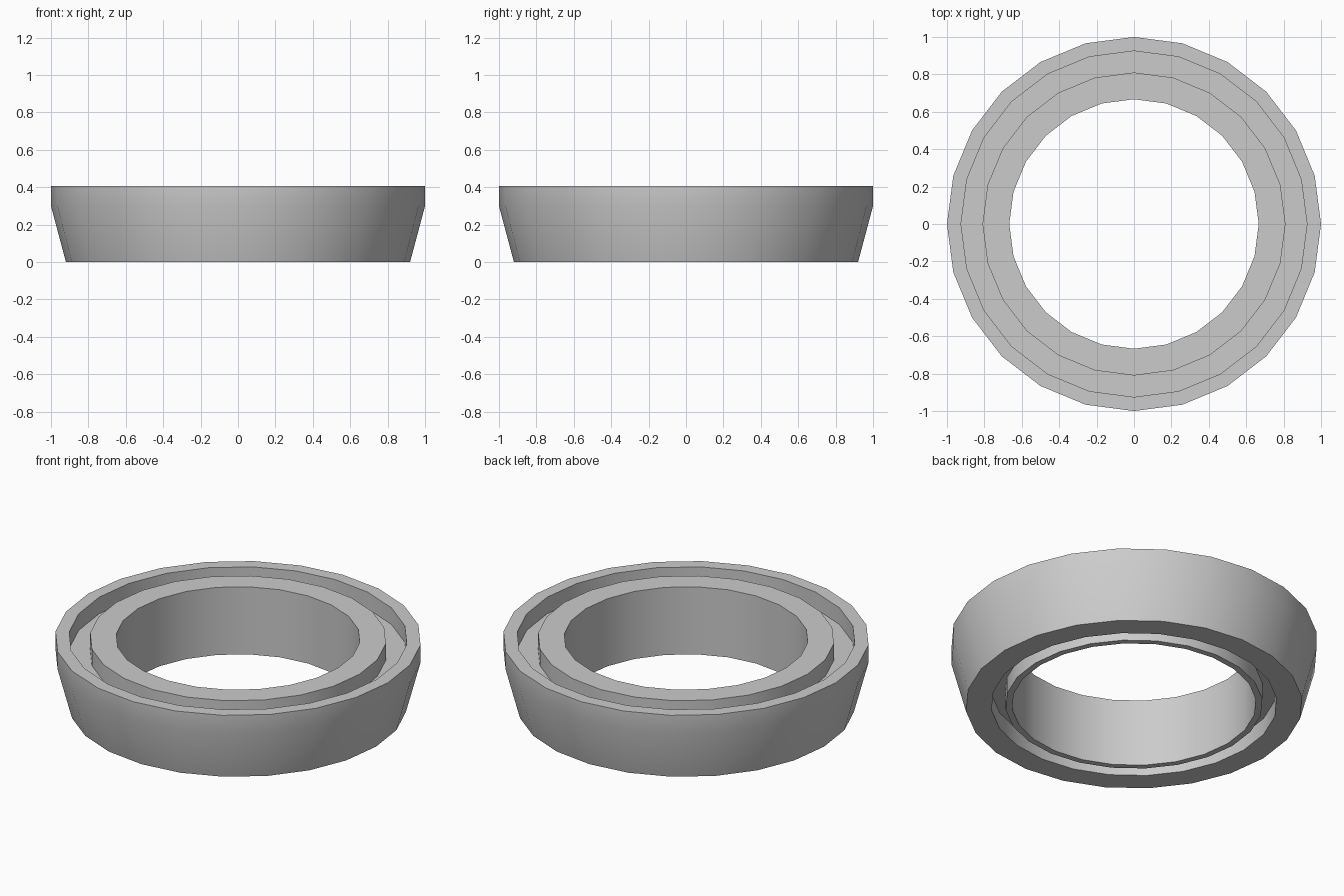
import bpy
import bmesh
import math

if "Cube" in bpy.data.objects:
    bpy.data.objects.remove(bpy.data.objects["Cube"], do_unlink=True)

SIDES = 24
HEIGHT = 0.407
GROOVE = 0.1

steel = bpy.data.materials.new("plain_grey")
steel.use_nodes = True
grey = (0.6, 0.6, 0.6, 1)
steel.diffuse_color = grey
steel.node_tree.nodes["Principled BSDF"].inputs["Base Color"].default_value = grey


def lathe(name, profile):
    """Spin a closed (radius, height) outline into a ring."""
    bm = bmesh.new()
    loops = []
    for i in range(SIDES):
        a = math.tau * i / SIDES
        loops.append([bm.verts.new((r * math.cos(a), r * math.sin(a), z)) for r, z in profile])
    for i, loop in enumerate(loops):
        following = loops[(i + 1) % SIDES]
        for j in range(len(profile)):
            k = (j + 1) % len(profile)
            bm.faces.new((loop[j], following[j], following[k], loop[k]))
    bmesh.ops.recalc_face_normals(bm, faces=bm.faces)
    mesh = bpy.data.meshes.new(name)
    bm.to_mesh(mesh)
    bm.free()
    mesh.materials.append(steel)
    obj = bpy.data.objects.new(name, mesh)
    bpy.context.collection.objects.link(obj)
    bpy.ops.object.select_all(action="DESELECT")
    obj.select_set(True)
    bpy.context.view_layer.objects.active = obj
    bpy.ops.object.shade_smooth_by_angle(angle=math.radians(30))
    return obj


# Tapered ring with a groove sunk into its top and its underside
lathe("bearing_ring", [
    (0.92, 0), (1, 0.3), (1, HEIGHT),
    (0.925, HEIGHT), (0.925, HEIGHT - GROOVE),
    (0.81, HEIGHT - GROOVE), (0.81, HEIGHT),
    (0.667, HEIGHT), (0.667, 0),
    (0.703, 0), (0.703, GROOVE),
    (0.78, GROOVE), (0.78, 0),
])
